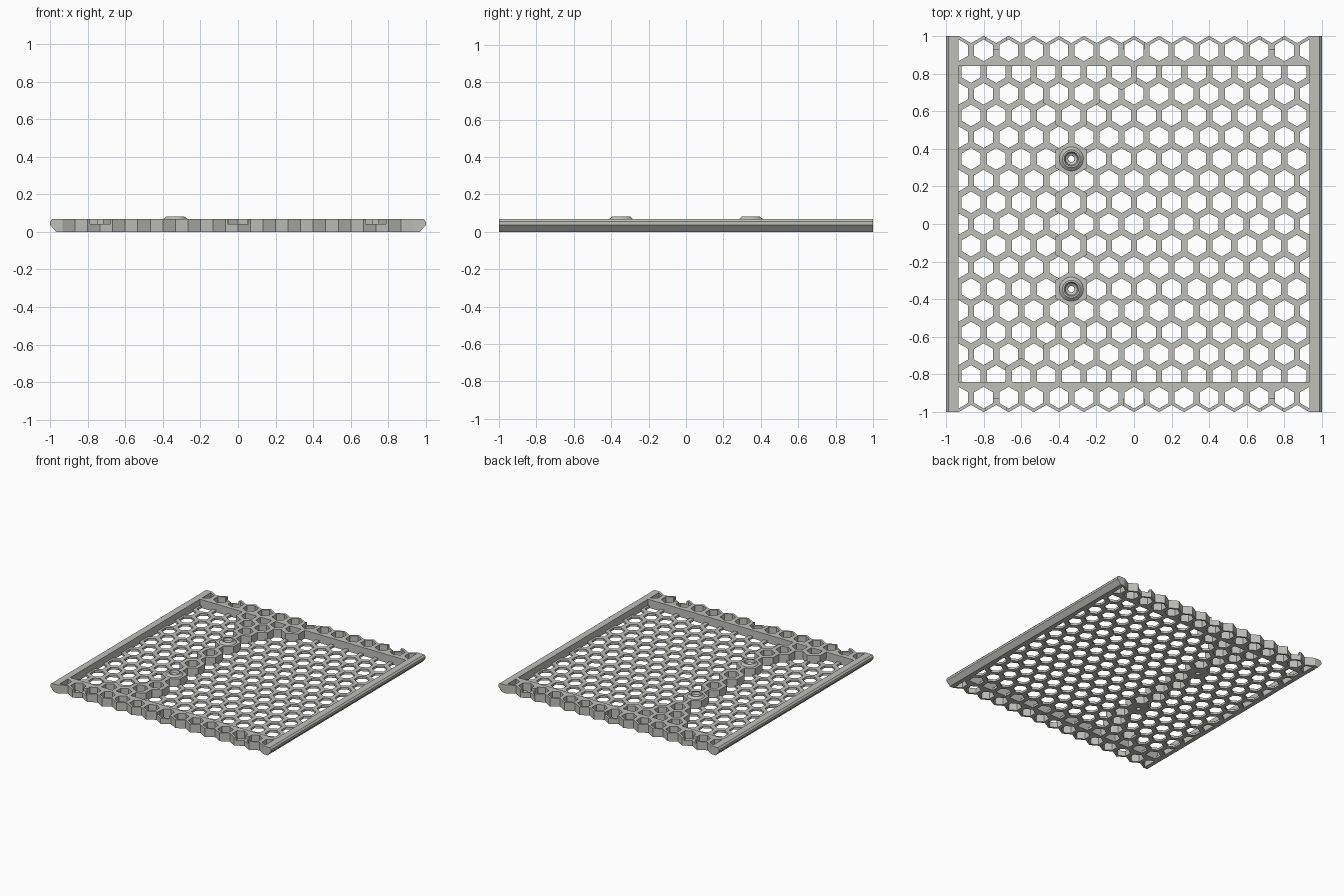
import bpy, bmesh
from math import sin, cos, pi, sqrt, radians
from mathutils import Vector

cube = bpy.data.objects.get("Cube")
if cube:
    bpy.data.objects.remove(cube, do_unlink=True)

PITCH = 2 / 15                  # spacing of the hexagons
ROW = PITCH * sqrt(3) / 2       # spacing of the rows
WALL = PITCH / 4                # wall between holes
TOP, FLOOR, LEDGE = 0.068, 0.018, 0.043
INNER_X, INNER_Y = 0.933, 0.84  # edges of the recess
COLUMN = -2.5 * PITCH           # line of raised cells

grey = bpy.data.materials.new("light warm grey")
grey.use_nodes = True
grey.diffuse_color = (0.53, 0.53, 0.49, 1)
shader = next(n for n in grey.node_tree.nodes if n.type == 'BSDF_PRINCIPLED')
shader.inputs["Base Color"].default_value = grey.diffuse_color
shader.inputs["Roughness"].default_value = 0.7


def finish(bm, name):
    bmesh.ops.recalc_face_normals(bm, faces=bm.faces)
    mesh = bpy.data.meshes.new(name)
    bm.to_mesh(mesh)
    bm.free()
    mesh.materials.append(grey)
    obj = bpy.data.objects.new(name, mesh)
    bpy.context.collection.objects.link(obj)
    return obj


def extrude(bm, height):
    faces = bmesh.ops.extrude_face_region(bm, geom=bm.faces[:])["geom"]
    verts = [g for g in faces if isinstance(g, bmesh.types.BMVert)]
    bmesh.ops.translate(bm, verts=verts, vec=(0, 0, height))


def hexagon(x, y, apothem, z):
    r = apothem * 2 / sqrt(3)
    return [Vector((x + r * sin(i * pi / 3), y + r * cos(i * pi / 3), z)) for i in range(6)]


def add_cell(bm, x, y, z, outer=PITCH / 2, solid=False):
    rim = [bm.verts.new(p) for p in hexagon(x, y, outer, z)]
    if solid:
        bm.faces.new(rim)
        return
    hole = [bm.verts.new(p) for p in hexagon(x, y, (PITCH - WALL) / 2, z)]
    for i in range(6):
        j = (i + 1) % 6
        bm.faces.new((rim[i], rim[j], hole[j], hole[i]))


def row_cells(row):
    if row % 2:
        return [(n + 0.5) * PITCH for n in range(-7, 7)]
    return [n * PITCH for n in range(-7, 8)]


def bisect(bm, co, normal, clear):
    bmesh.ops.bisect_plane(bm, geom=bm.verts[:] + bm.edges[:] + bm.faces[:], dist=1e-5,
                           plane_co=co, plane_no=normal, clear_outer=clear)


def trim_sides(bm):
    bmesh.ops.remove_doubles(bm, verts=bm.verts[:], dist=1e-4)
    for s in (-1, 1):
        bisect(bm, (s * INNER_X, 0, 0), (s, 0, 0), True)


# Perforated floor
bm = bmesh.new()
for row in range(-7, 8):
    for x in row_cells(row):
        add_cell(bm, x, row * ROW, 0)
trim_sides(bm)
for s in (-1, 1):
    bisect(bm, (0, s * INNER_Y, 0), (0, s, 0), True)
extrude(bm, FLOOR)
finish(bm, "floor_lattice")


# End borders, the upper layer with three open notches
def border(name, side, z0, z1, notched):
    bm = bmesh.new()
    for x in row_cells(8):
        add_cell(bm, x, side * 8 * ROW, z0)
    for x in row_cells(7):
        add_cell(bm, x, side * 7 * ROW, z0, solid=True)
    trim_sides(bm)
    bisect(bm, (0, side * INNER_Y, 0), (0, -side, 0), True)
    if notched:
        centres = [-5.5 * PITCH, 0, 5.5 * PITCH]
        notch_y, half = 0.93, 0.055
        bisect(bm, (0, side * notch_y, 0), (0, 1, 0), False)
        for c in centres:
            for s in (-half, half):
                bisect(bm, (c + s, 0, 0), (1, 0, 0), False)

        def in_notch(f):
            p = f.calc_center_median()
            return abs(p.y) > notch_y and any(abs(p.x - c) < half for c in centres)
        bmesh.ops.delete(bm, geom=[f for f in bm.faces if in_notch(f)], context='FACES')
    extrude(bm, z1 - z0)
    finish(bm, name)


for label, side in (("front", -1), ("back", 1)):
    border(label + "_border_lower", side, 0, LEDGE, False)
    border(label + "_border_upper", side, LEDGE, TOP, True)

# Chamfered side rails
for label, s in (("left", 1), ("right", -1)):
    profile = [(INNER_X, 0), (0.967, 0), (1, 0.037), (1, 0.055), (0.988, TOP), (INNER_X, TOP)]
    bm = bmesh.new()
    bm.faces.new([bm.verts.new((s * x, -1, z)) for x, z in profile])
    ext = bmesh.ops.extrude_face_region(bm, geom=bm.faces[:])["geom"]
    bmesh.ops.translate(bm, vec=(0, 2, 0),
                        verts=[g for g in ext if isinstance(g, bmesh.types.BMVert)])
    finish(bm, label + "_rail")

# Raised cells: a column that branches into both borders, in half pitches from the column
raised = {r: [0] for r in (-5, -3, -1, 1, 3, 5)}
raised.update({6: [-1, 1], 7: [-2, 0, 2, 4], -6: [-1], -7: [-2, -4]})
for row, steps in raised.items():
    for step in steps:
        bm = bmesh.new()
        add_cell(bm, COLUMN + step * PITCH / 2, row * ROW, 0, (PITCH + WALL) / 2)
        extrude(bm, TOP)
        finish(bm, "raised_cell")

# Raised walls linking the cells of the column
for row in (-4, -2, 0, 2, 4):
    bm = bmesh.new()
    bmesh.ops.create_cube(bm, size=1)
    bmesh.ops.scale(bm, vec=(WALL, PITCH / sqrt(3), TOP), verts=bm.verts)
    bmesh.ops.translate(bm, vec=(COLUMN, row * ROW, TOP / 2), verts=bm.verts)
    finish(bm, "raised_link")

# Conical screw bosses with a countersunk hole
for label, row in (("front", -3), ("back", 3)):
    profile = [(0.017, 0), (0.06, 0), (0.064, TOP), (0.047, 0.083), (0.038, 0.083),
               (0.032, 0.065), (0.017, 0.055)]
    bm = bmesh.new()
    verts = [bm.verts.new((r, 0, z)) for r, z in profile]
    edges = [bm.edges.new((verts[i - 1], verts[i])) for i in range(len(verts))]
    bmesh.ops.spin(bm, geom=verts + edges, cent=(0, 0, 0), axis=(0, 0, 1),
                   angle=2 * pi, steps=32, use_merge=True)
    bmesh.ops.remove_doubles(bm, verts=bm.verts[:], dist=1e-5)
    boss = finish(bm, label + "_screw_boss")
    boss.location = (COLUMN, row * ROW, 0)
    bpy.ops.object.select_all(action='DESELECT')
    boss.select_set(True)
    bpy.context.view_layer.objects.active = boss
    bpy.ops.object.shade_smooth_by_angle(angle=radians(25))
